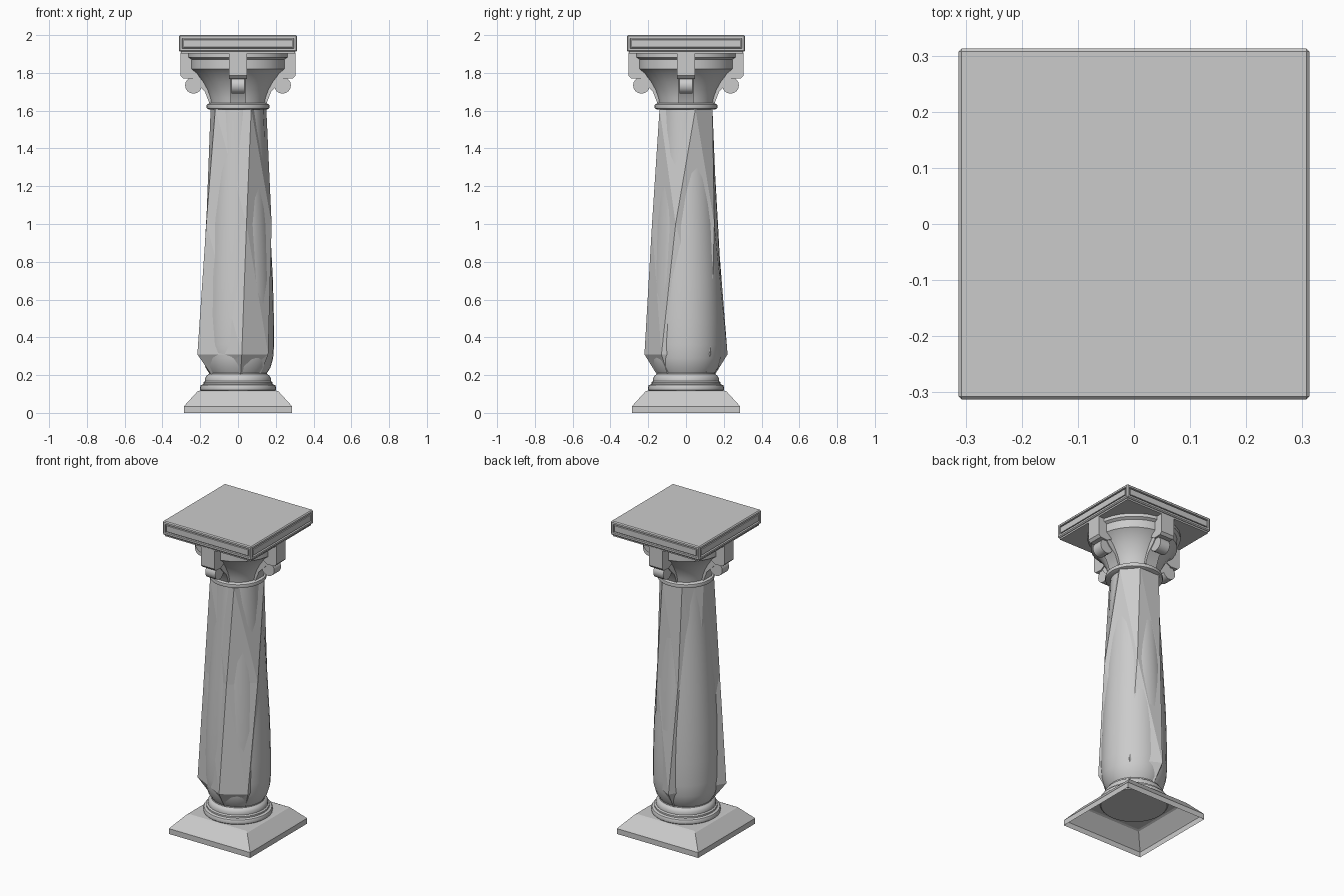
import bpy, bmesh, math
from mathutils import Matrix

if "Cube" in bpy.data.objects:
    bpy.data.objects.remove(bpy.data.objects["Cube"])

stone = bpy.data.materials.new("grey stone")
stone.diffuse_color = (0.6, 0.6, 0.6, 1)
stone.use_nodes = True
stone.node_tree.nodes["Principled BSDF"].inputs["Base Color"].default_value = stone.diffuse_color


def finish(name, bm, smooth=None):
    bmesh.ops.recalc_face_normals(bm, faces=bm.faces)
    me = bpy.data.meshes.new(name)
    bm.to_mesh(me)
    bm.free()
    ob = bpy.data.objects.new(name, me)
    bpy.context.collection.objects.link(ob)
    me.materials.append(stone)
    if smooth:
        bpy.ops.object.select_all(action='DESELECT')
        ob.select_set(True)
        bpy.context.view_layer.objects.active = ob
        bpy.ops.object.shade_smooth_by_angle(angle=math.radians(smooth))
    return ob


def loft(bm, rings, bottom=True, top=True):
    rows = [[bm.verts.new(p) for p in ring] for ring in rings]
    n = len(rows[0])
    for a, b in zip(rows, rows[1:]):
        for i in range(n):
            j = (i + 1) % n
            bm.faces.new((a[i], a[j], b[j], b[i]))
    if bottom:
        bm.faces.new(rows[0][::-1])
    if top:
        bm.faces.new(rows[-1])


def lathe(name, profile, n=32, smooth=35, bottom=True):
    # n = 4 gives a square whose half width is the profile radius
    k, off = (math.sqrt(2), math.pi / 4) if n == 4 else (1, 0)
    bm = bmesh.new()
    loft(bm, [[(r * k * math.cos(off + math.tau * i / n),
                r * k * math.sin(off + math.tau * i / n), z) for i in range(n)]
              for r, z in profile], bottom)
    return finish(name, bm, smooth)


# Hollow square plinth, open underneath
lathe("plinth", [(0.287, 0), (0.287, 0.034), (0.28, 0.042), (0.215, 0.113),
                 (0.203, 0.118)], 4, None, bottom=False)

# Round base mouldings
lathe("base_rings", [(0.19, 0.112), (0.2, 0.122), (0.202, 0.135), (0.197, 0.147),
                     (0.183, 0.152), (0.183, 0.162), (0.174, 0.168), (0.174, 0.185),
                     (0.165, 0.198), (0.155, 0.205), (0.15, 0.23)])

# Smooth round shaft core
lathe("shaft_core", [(0.15, 0.205), (0.172, 0.24), (0.186, 0.29), (0.191, 0.36),
                     (0.19, 0.5), (0.185, 0.7), (0.172, 0.95), (0.158, 1.2),
                     (0.145, 1.42), (0.136, 1.62)])

# Rough-hewn faceted shaft around the core
levels = [
    (0.31, [(.02, -.22), (.16, -.13), (.14, .13), (-.03, .22), (-.13, .06), (-.215, -.1)]),
    (1.0, [(.045, -.18), (.178, -.055), (.10, .15), (-.06, .165), (-.14, .06), (-.168, -.1)]),
    (1.61, [(.07, -.14), (.15, .05), (.07, .14), (-.07, .14), (-.145, .03), (-.12, -.11)]),
]
foot = []
for x, y in levels[0][1]:
    d = math.hypot(x, y)
    foot.append((x / d * 0.15, y / d * 0.15, 0.195))
bm = bmesh.new()
loft(bm, [foot] + [[(x, y, z) for x, y in pts] for z, pts in levels])
bmesh.ops.triangulate(bm, faces=bm.faces)
finish("hewn_shaft", bm)

# Neck ring and flared bell of the capital
lathe("neck_ring", [(0.15, 1.605), (0.165, 1.612), (0.167, 1.622), (0.165, 1.633),
                    (0.148, 1.64)])
lathe("capital_bell", [(0.146, 1.635), (0.152, 1.67), (0.166, 1.71), (0.19, 1.755),
                       (0.225, 1.8), (0.25, 1.82), (0.25, 1.872), (0.268, 1.882),
                       (0.268, 1.905)])


# Four bracket blocks with scrolls, one per side
def prism(bm, outline, w):
    loft(bm, [[(r, s * w, z) for r, z in outline] for s in (-1, 1)])


scroll = [(0.236 + 0.044 * math.cos(math.tau * i / 16),
           1.734 + 0.044 * math.sin(math.tau * i / 16)) for i in range(16)]
for i, side in enumerate(("right", "back", "left", "front")):
    bm = bmesh.new()
    prism(bm, [(.2, 1.907), (.304, 1.907), (.304, 1.785), (.29, 1.77), (.24, 1.768),
               (.2, 1.79)], 0.047)
    prism(bm, scroll, 0.035)
    prism(bm, [(.13, 1.64), (.152, 1.64), (.175, 1.70), (.215, 1.74), (.25, 1.785),
               (.2, 1.8)], 0.04)
    bm.transform(Matrix.Rotation(i * math.pi / 2, 4, 'Z'))
    finish("bracket_" + side, bm, 35)

# Square top slab with a grooved panel on each side
lathe("slab_lip", [(0.303, 1.902), (0.303, 1.916)], 4, None)
bm = bmesh.new()
bmesh.ops.create_cube(bm, size=1)
bm.transform(Matrix.Translation((0, 0, 1.956)) @ Matrix.Diagonal((0.626, 0.626, 0.088, 1)))
bmesh.ops.bevel(bm, geom=bm.edges[:], offset=0.006, segments=1, affect='EDGES')
bm.normal_update()
panels = [f for f in bm.faces if abs(f.normal.z) < 0.1 and f.calc_area() > 0.02]
bmesh.ops.inset_individual(bm, faces=panels, thickness=0.016, depth=0)
bmesh.ops.inset_individual(bm, faces=panels, thickness=0.002, depth=-0.01)
bmesh.ops.inset_individual(bm, faces=panels, thickness=0.007, depth=0)
bmesh.ops.inset_individual(bm, faces=panels, thickness=0.002, depth=0.008)
finish("top_slab", bm)
